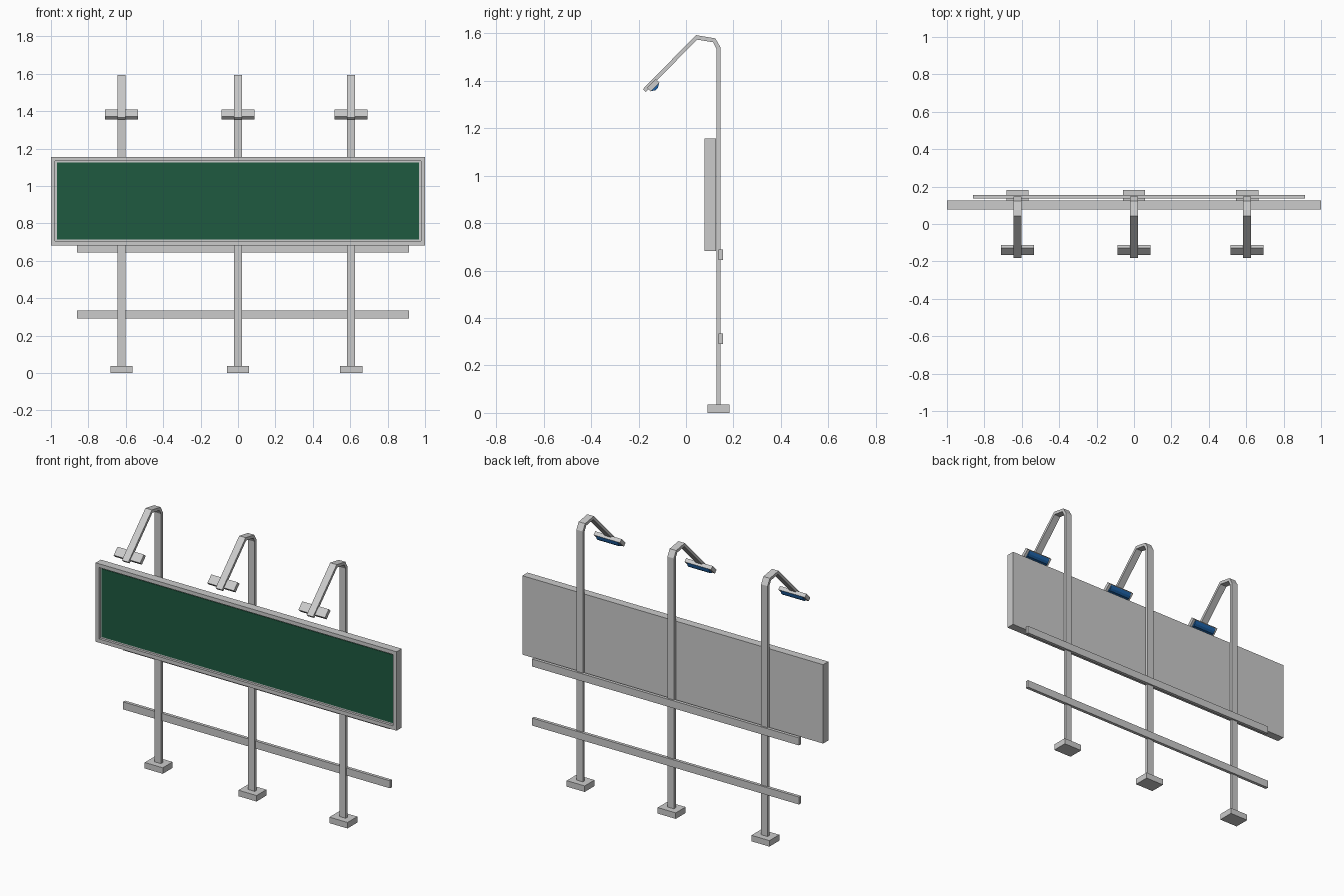
import bpy, bmesh
from mathutils import Vector

if "Cube" in bpy.data.objects:
    bpy.data.objects.remove(bpy.data.objects["Cube"])


def material(name, color):
    m = bpy.data.materials.new(name)
    m.diffuse_color = (*color, 1)
    m.use_nodes = True
    m.node_tree.nodes["Principled BSDF"].inputs["Base Color"].default_value = m.diffuse_color
    return m


GREEN = material("green_paint", (0.013, 0.102, 0.051))
BLUE = material("blue_glass", (0.012, 0.12, 0.38))


def finish(bm, name, mat=None):
    bmesh.ops.recalc_face_normals(bm, faces=bm.faces)
    me = bpy.data.meshes.new(name)
    bm.to_mesh(me)
    bm.free()
    ob = bpy.data.objects.new(name, me)
    bpy.context.collection.objects.link(ob)
    if mat:
        me.materials.append(mat)
    return ob


def box_bm(lo, hi):
    bm = bmesh.new()
    bmesh.ops.create_cube(bm, size=1)
    for v in bm.verts:
        v.co = Vector([(a + b) / 2 + c * (b - a) for a, b, c in zip(lo, hi, v.co)])
    return bm


def box(name, lo, hi, mat=None):
    return finish(box_bm(lo, hi), name, mat)


def prism(name, outline, cx, width, mat=None):
    """Extrude a (y, z) outline along x, centred on cx."""
    bm = bmesh.new()
    f = bm.faces.new([bm.verts.new((cx - width / 2, y, z)) for y, z in outline])
    ext = bmesh.ops.extrude_face_region(bm, geom=[f], use_keep_orig=True)
    for v in ext["geom"]:
        if isinstance(v, bmesh.types.BMVert):
            v.co.x += width
    return finish(bm, name, mat)


# Sign board: solid box with a bordered recess in the front face
bm = box_bm((-1, 0.077, 0.682), (1, 0.126, 1.156))
bm.normal_update()
front = min(bm.faces, key=lambda f: f.calc_center_median().y)
bmesh.ops.inset_region(bm, faces=[front], thickness=0.032)
recess = bmesh.ops.extrude_discrete_faces(bm, faces=[front])["faces"][0]
for v in recess.verts:
    v.co.y += 0.015
finish(bm, "board_frame")
box("board_face", (-0.968, 0.089, 0.714), (0.968, 0.094, 1.124), GREEN)

# Horizontal rails behind the posts
for name, z in (("lower_rail", 0.29), ("upper_rail", 0.645)):
    box(name, (-0.86, 0.137, z), (0.915, 0.156, z + 0.045))

# Flat bent post, lamp plate and lens outlines in side view
POST = [(0.146, 0.03), (0.146, 1.54), (0.124, 1.579), (0.042, 1.593),
        (-0.182, 1.365), (-0.170, 1.353), (0.046, 1.574), (0.114, 1.563),
        (0.128, 1.536), (0.128, 0.03)]
PLATE = [(-0.165, 1.371), (-0.128, 1.408), (-0.112, 1.392), (-0.149, 1.355)]
LENS = [(-0.147, 1.357), (-0.114, 1.390), (-0.118, 1.371), (-0.129, 1.360)]

for side, x in (("left", -0.623), ("middle", 0.0), ("right", 0.605)):
    box(side + "_base", (x - 0.06, 0.09, 0), (x + 0.06, 0.183, 0.036))
    prism(side + "_post", POST, x, 0.043)
    prism(side + "_lamp_plate", PLATE, x, 0.176)
    prism(side + "_lamp_lens", LENS, x, 0.145, BLUE)
